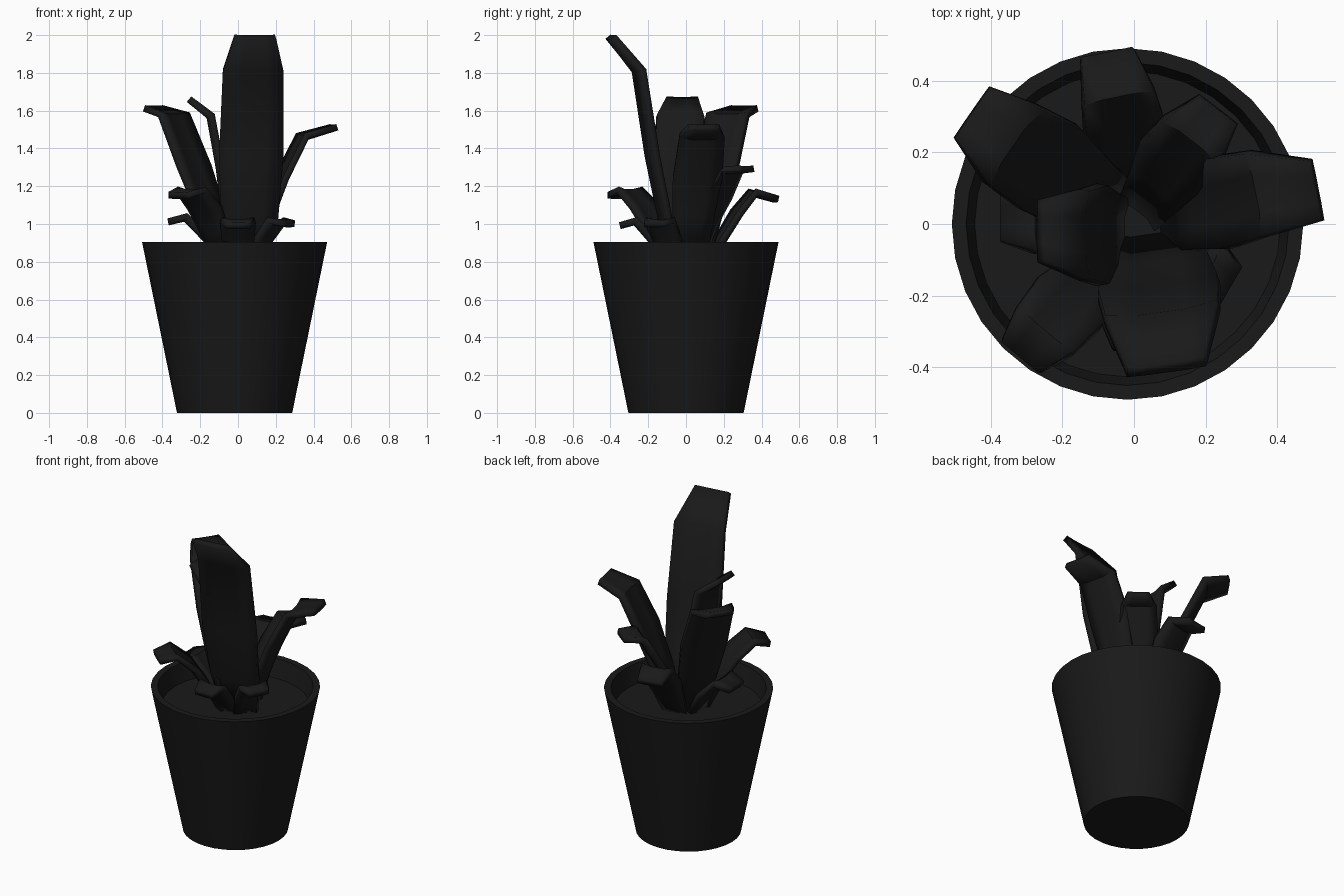
import bpy, bmesh, math
from mathutils import Vector

CX = -0.018      # pot axis
SIDES = 32

dark = bpy.data.materials.new("dark")
dark.diffuse_color = (0.01, 0.01, 0.01, 1)


def finish(name, bm, angle):
    bmesh.ops.recalc_face_normals(bm, faces=bm.faces)
    me = bpy.data.meshes.new(name)
    bm.to_mesh(me)
    bm.free()
    me.materials.append(dark)
    ob = bpy.data.objects.new(name, me)
    bpy.context.collection.objects.link(ob)
    bpy.ops.object.select_all(action='DESELECT')
    ob.select_set(True)
    bpy.context.view_layer.objects.active = ob
    bpy.ops.object.shade_smooth_by_angle(angle=math.radians(angle))
    return ob


def lathe(name, profile):
    """Revolve (radius, z) points about the pot axis; ends on the axis close it."""
    bm = bmesh.new()
    vs = [bm.verts.new((CX + r, 0, z)) for r, z in profile]
    es = [bm.edges.new(p) for p in zip(vs, vs[1:])]
    bmesh.ops.spin(bm, geom=vs + es, cent=(CX, 0, 0), axis=(0, 0, 1),
                   angle=2 * math.pi, steps=SIDES, use_duplicate=False)
    bmesh.ops.remove_doubles(bm, verts=bm.verts, dist=1e-4)
    return finish(name, bm, 35)


def leaf(name, path, halves, thick=0.035, cup=0.025):
    """Thick, slightly cupped blade along a path from base to tip."""
    pts = [Vector(p) for p in path]
    head = pts[-1] - pts[0]
    side = Vector((-head.y, head.x, 0)).normalized()
    bm = bmesh.new()
    rows = []
    for i, (p, h) in enumerate(zip(pts, halves)):
        tan = (pts[min(i + 1, len(pts) - 1)] - pts[max(i - 1, 0)]).normalized()
        up = tan.cross(side).normalized()
        c = cup if i < len(pts) - 1 else 0.005
        rows.append([bm.verts.new(p + side * h * k + up * c * (abs(k) - 0.5))
                     for k in (-1, -0.45, 0.45, 1)])
    for a, b in zip(rows, rows[1:]):
        for j in range(3):
            bm.faces.new((a[j], a[j + 1], b[j + 1], b[j]))
    ob = finish(name, bm, 40)
    mod = ob.modifiers.new("thickness", 'SOLIDIFY')
    mod.thickness = thick
    mod.offset = 0


# Pot with hollow top, and the soil inside it
lathe("pot", [(0, 0), (0.305, 0), (0.49, 0.905), (0.45, 0.905), (0.42, 0.76), (0, 0.76)])
lathe("soil", [(0, 0.80), (0.428, 0.79)])

# Tall front leaf
leaf("tall_leaf",
     [(0.04, -0.04, 0.78), (0.06, -0.12, 1.02), (0.07, -0.19, 1.36),
      (0.08, -0.26, 1.81), (0.09, -0.40, 1.99)],
     [0.11, 0.15, 0.17, 0.16, 0.11])

# Middle leaves
leaf("left_back_leaf",
     [(-0.06, 0.04, 0.78), (-0.16, 0.10, 1.08), (-0.24, 0.16, 1.30),
      (-0.345, 0.225, 1.57), (-0.45, 0.31, 1.61)],
     [0.09, 0.12, 0.14, 0.13, 0.085])
leaf("right_leaf",
     [(0.08, 0.01, 0.78), (0.17, 0.04, 1.05), (0.24, 0.06, 1.24),
      (0.35, 0.085, 1.46), (0.51, 0.095, 1.51)],
     [0.09, 0.11, 0.13, 0.12, 0.085])
leaf("left_leaf",
     [(-0.04, -0.02, 0.78), (-0.07, -0.03, 1.05), (-0.10, -0.03, 1.30),
      (-0.15, -0.03, 1.57), (-0.26, -0.02, 1.66)],
     [0.09, 0.12, 0.14, 0.125, 0.085])
leaf("right_back_leaf",
     [(0.02, 0.04, 0.78), (0.07, 0.11, 1.0), (0.11, 0.17, 1.13),
      (0.165, 0.24, 1.28), (0.235, 0.32, 1.29)],
     [0.07, 0.09, 0.11, 0.10, 0.065])

# Short outer leaves
leaf("left_front_leaf",
     [(-0.07, -0.08, 0.78), (-0.13, -0.16, 0.96), (-0.18, -0.22, 1.08),
      (-0.25, -0.30, 1.17), (-0.315, -0.37, 1.15)],
     [0.07, 0.09, 0.11, 0.10, 0.07])
leaf("back_leaf",
     [(0.0, 0.11, 0.78), (-0.02, 0.20, 0.93), (-0.03, 0.28, 1.06),
      (-0.045, 0.36, 1.16), (-0.075, 0.475, 1.13)],
     [0.07, 0.09, 0.11, 0.10, 0.075])
leaf("low_left_leaf",
     [(-0.09, 0.02, 0.78), (-0.17, 0.02, 0.92), (-0.28, 0.02, 1.03),
      (-0.37, 0.02, 1.01)],
     [0.07, 0.09, 0.10, 0.07])
leaf("low_front_leaf",
     [(0.0, -0.09, 0.78), (0.0, -0.18, 0.91), (0.0, -0.27, 1.01),
      (0.0, -0.35, 0.99)],
     [0.06, 0.08, 0.09, 0.06])
leaf("low_right_leaf",
     [(0.08, -0.06, 0.78), (0.14, -0.10, 0.91), (0.21, -0.14, 1.01),
      (0.27, -0.17, 1.00)],
     [0.06, 0.08, 0.09, 0.06])
